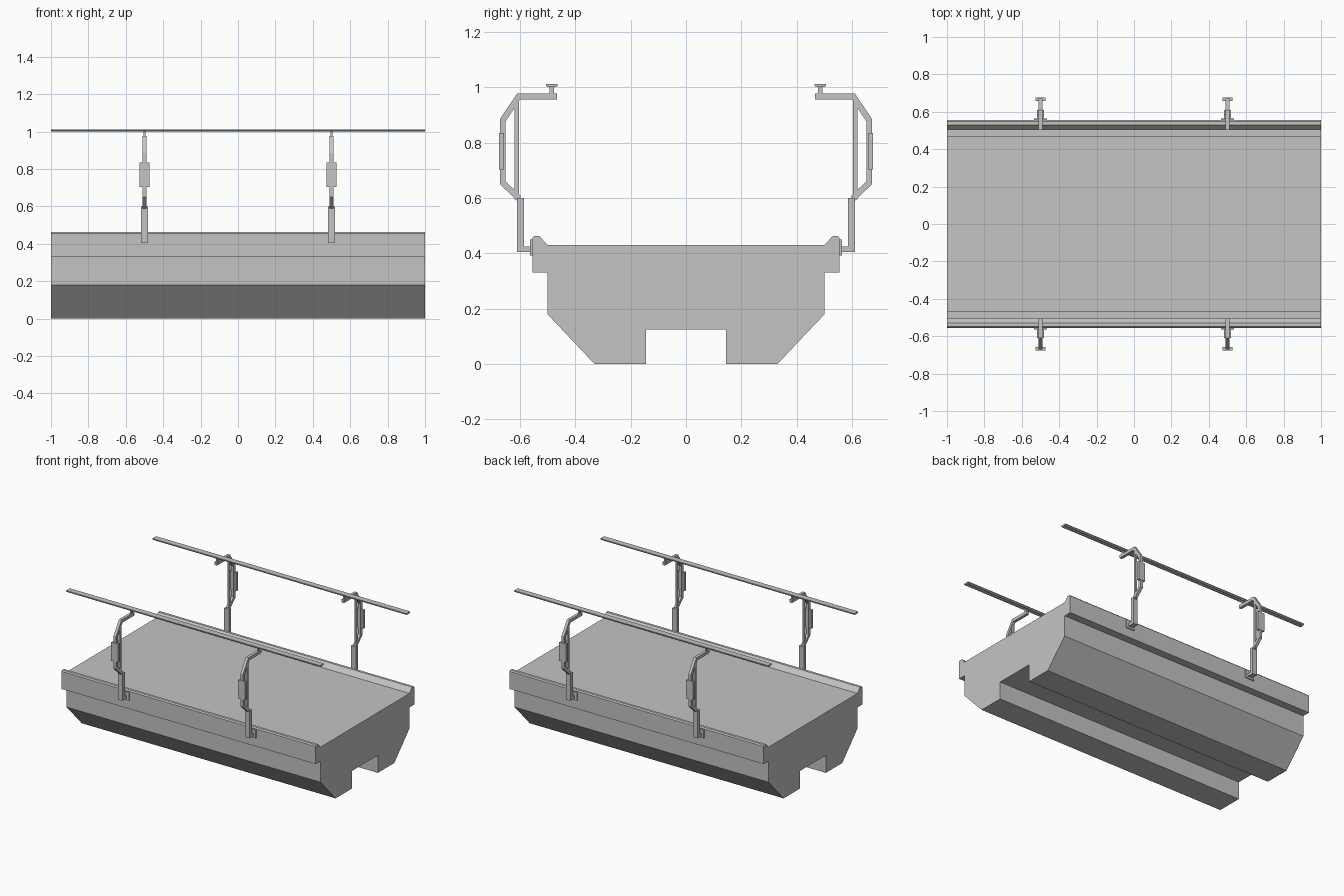
import bpy
import bmesh

cube = bpy.data.objects.get("Cube")
if cube:
    bpy.data.objects.remove(cube, do_unlink=True)

grey = bpy.data.materials.new("concrete grey")
grey.use_nodes = True
colour = (0.55, 0.55, 0.55, 1)
grey.diffuse_color = colour
grey.node_tree.nodes["Principled BSDF"].inputs["Base Color"].default_value = colour


def extrude(name, profile, x, half, side=1):
    """Extrude a (y, z) outline along x, centred on x; side mirrors it in y."""
    bm = bmesh.new()
    face = bm.faces.new([bm.verts.new((x - half, y * side, z)) for y, z in profile])
    moved = bmesh.ops.extrude_face_region(bm, geom=[face])["geom"]
    verts = [v for v in moved if isinstance(v, bmesh.types.BMVert)]
    bmesh.ops.translate(bm, verts=verts, vec=(2 * half, 0, 0))
    bmesh.ops.recalc_face_normals(bm, faces=bm.faces)
    mesh = bpy.data.meshes.new(name)
    bm.to_mesh(mesh)
    bm.free()
    mesh.materials.append(grey)
    obj = bpy.data.objects.new(name, mesh)
    bpy.context.collection.objects.link(obj)
    return obj


def rect(y0, y1, z0, z1):
    return [(y0, z0), (y1, z0), (y1, z1), (y0, z1)]


# Bridge girder with central channel and raised kerbs
half_section = [(0.145, 0.125), (0.145, 0), (0.33, 0), (0.5, 0.18), (0.5, 0.33),
                (0.555, 0.33), (0.555, 0.455), (0.548, 0.463), (0.53, 0.463), (0.5, 0.43)]
extrude("bridge_deck", half_section + [(-y, z) for y, z in reversed(half_section)], 0, 1)

# Bracket outlines, drawn for the +y side
post = [(0.56, 0.405), (0.61, 0.405), (0.61, 0.6), (0.585, 0.6), (0.585, 0.425), (0.56, 0.425)]
arm = [(0.61, 0.59), (0.672, 0.65), (0.672, 0.885), (0.61, 0.977), (0.465, 0.977),
       (0.465, 0.955), (0.6, 0.955), (0.651, 0.877), (0.651, 0.66), (0.595, 0.605)]
rail = [(0.47, 1.0), (0.5, 1.0), (0.506, 1.006), (0.506, 1.012), (0.464, 1.012), (0.464, 1.006)]

for side, label in ((-1, "front"), (1, "back")):
    extrude(label + "_rail", rail, 0, 1, side)
    for x, end in ((-0.5, "right"), (0.5, "left")):
        tag = label + "_" + end + "_"
        extrude(tag + "wall_plate", rect(0.55, 0.563, 0.392, 0.45), x, 0.034, side)
        extrude(tag + "post", post, x, 0.018, side)
        extrude(tag + "bent_arm", arm, x, 0.01, side)
        extrude(tag + "brace", rect(0.603, 0.62, 0.595, 0.95), x, 0.006, side)
        extrude(tag + "sleeve", rect(0.657, 0.675, 0.703, 0.835), x, 0.026, side)
        extrude(tag + "rail_stem", rect(0.477, 0.493, 0.97, 1.003), x, 0.006, side)
